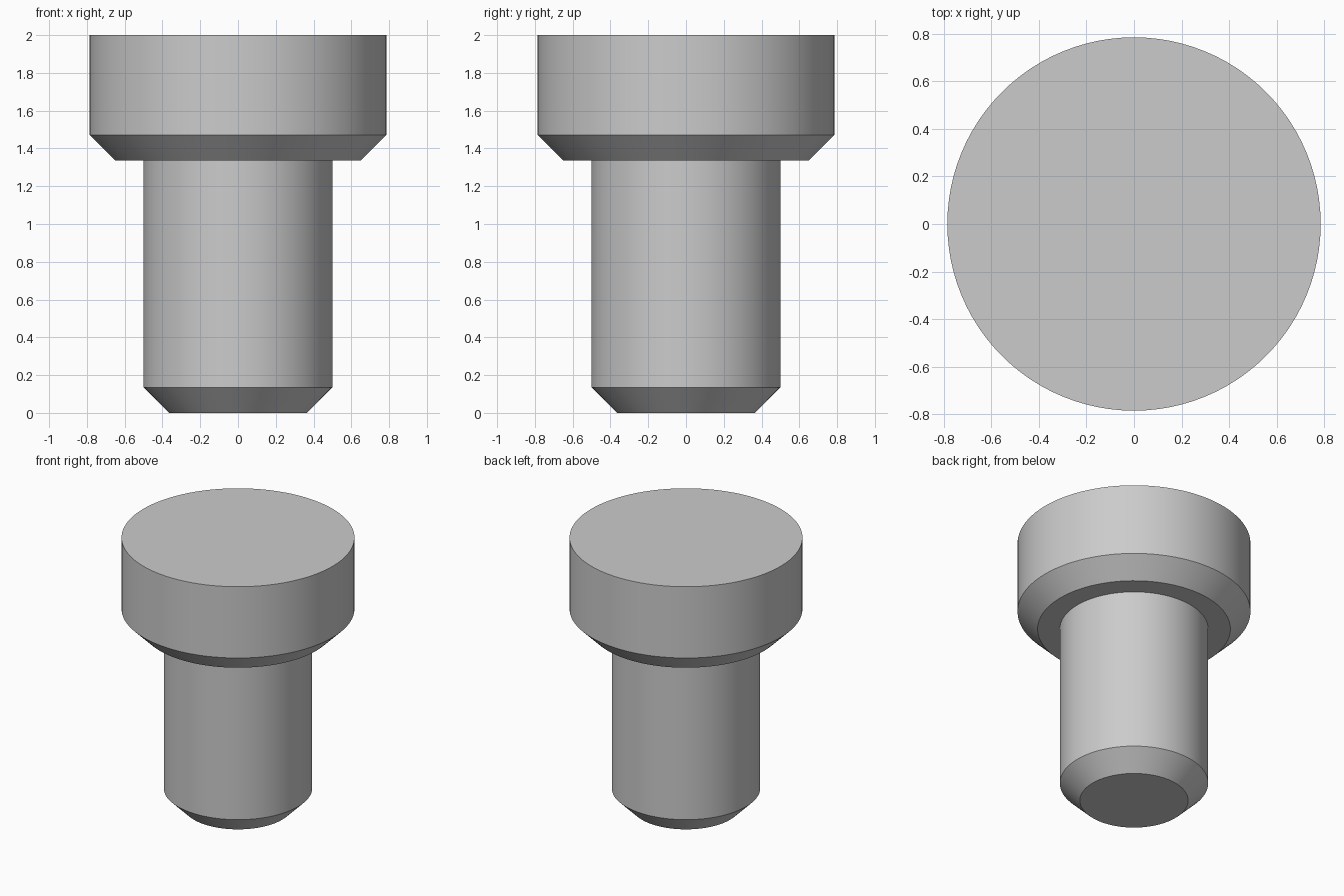
import bpy
import bmesh
import math

if "Cube" in bpy.data.objects:
    bpy.data.objects.remove(bpy.data.objects["Cube"], do_unlink=True)

SEGMENTS = 96

# Single plain grey
grey = bpy.data.materials.new("plain_grey")
grey.use_nodes = True
colour = (0.6, 0.6, 0.6, 1)
grey.diffuse_color = colour
grey.node_tree.nodes["Principled BSDF"].inputs["Base Color"].default_value = colour


def turned_part(name, profile):
    """Revolve (radius, height) points, listed bottom to top, around z and cap the ends."""
    bm = bmesh.new()
    rings = []
    for radius, z in profile:
        angles = [2 * math.pi * i / SEGMENTS for i in range(SEGMENTS)]
        rings.append([bm.verts.new((radius * math.cos(a), radius * math.sin(a), z)) for a in angles])
    for low, high in zip(rings, rings[1:]):
        for i in range(SEGMENTS):
            j = (i + 1) % SEGMENTS
            bm.faces.new((low[i], low[j], high[j], high[i]))
    if profile[0][0] > 0:
        bm.faces.new(rings[0][::-1])
    bm.faces.new(rings[-1])
    mesh = bpy.data.meshes.new(name)
    bm.to_mesh(mesh)
    bm.free()
    mesh.materials.append(grey)
    obj = bpy.data.objects.new(name, mesh)
    bpy.context.collection.objects.link(obj)
    bpy.ops.object.select_all(action="DESELECT")
    obj.select_set(True)
    bpy.context.view_layer.objects.active = obj
    bpy.ops.object.shade_smooth_by_angle(angle=math.radians(30))
    return obj


# Pin with chamfered tip and a stepped, chamfered head, turned as one solid
SHAFT, HEAD, CHAMFER = 0.5, 0.785, 0.135
SHOULDER, TOP = 1.335, 2.0
turned_part("headed_pin", [
    (SHAFT - CHAMFER, 0),
    (SHAFT, CHAMFER),
    (SHAFT, SHOULDER),
    (HEAD - CHAMFER, SHOULDER),
    (HEAD, SHOULDER + CHAMFER),
    (HEAD, TOP),
])
